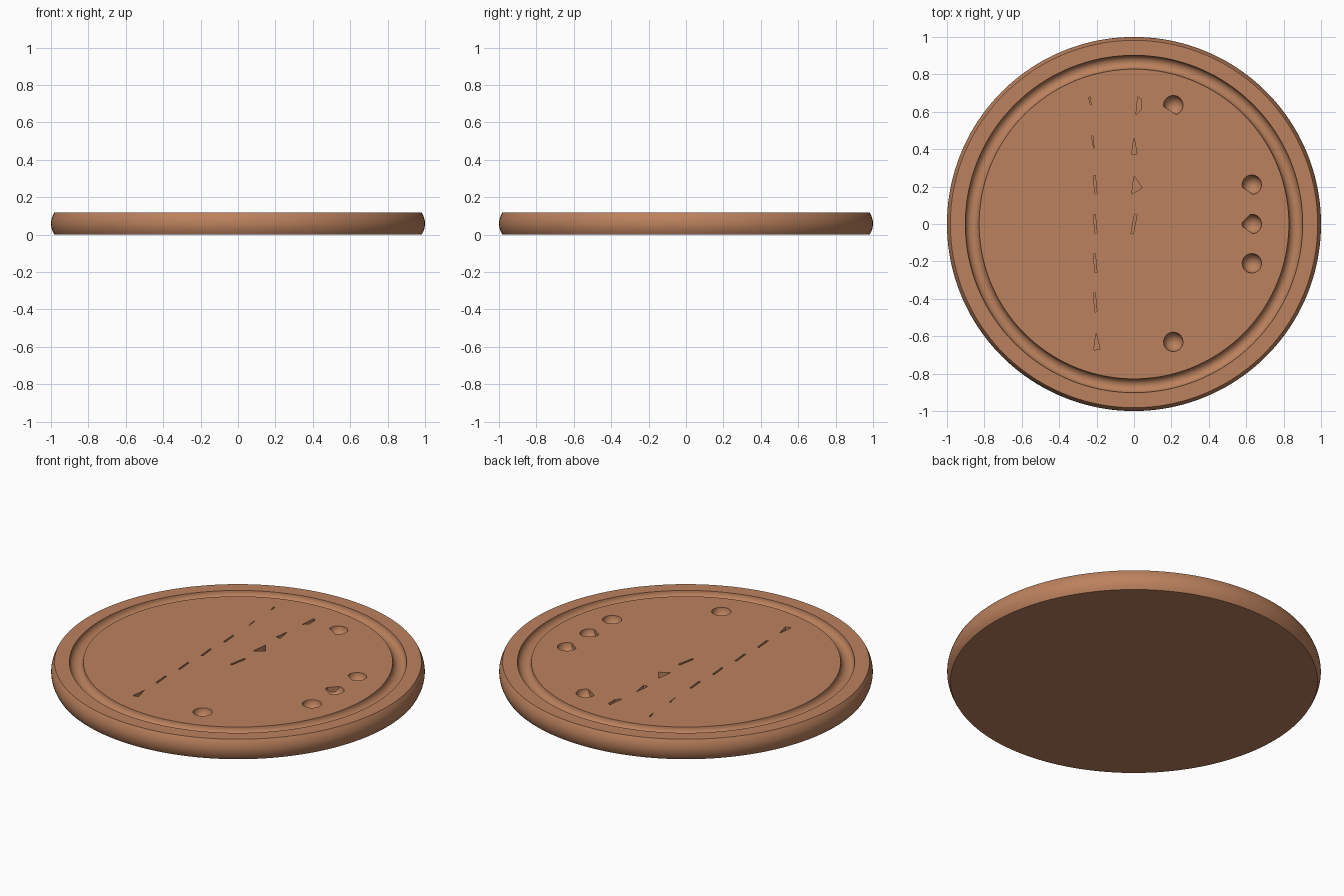
import bpy, bmesh, math
from mathutils import Vector

if "Cube" in bpy.data.objects:
    bpy.data.objects.remove(bpy.data.objects["Cube"])

TOP = 0.118
clay = bpy.data.materials.new("warm terracotta")
clay.diffuse_color = (0.50, 0.22, 0.11, 1)
clay.use_nodes = True
clay.node_tree.nodes["Principled BSDF"].inputs["Base Color"].default_value = clay.diffuse_color


def make_object(name, bm):
    bmesh.ops.recalc_face_normals(bm, faces=bm.faces)
    me = bpy.data.meshes.new(name)
    bm.to_mesh(me)
    bm.free()
    me.materials.append(clay)
    ob = bpy.data.objects.new(name, me)
    bpy.context.collection.objects.link(ob)
    return ob


# Disc: lathed profile with bulging rim and a half-round groove
SEG = 160
profile = []
for i in range(11):
    t = -1 + 2 * i / 10
    profile.append((1 - 0.018 * t * t, TOP / 2 * (1 + t)))
for i in range(13):
    a = math.pi * i / 12
    profile.append((0.865 + 0.037 * math.cos(a), TOP - 0.037 * math.sin(a)))
bm = bmesh.new()
rings = [[bm.verts.new((r * math.cos(2 * math.pi * k / SEG), r * math.sin(2 * math.pi * k / SEG), z))
          for k in range(SEG)] for r, z in profile]
for a, b in zip(rings, rings[1:]):
    for k in range(SEG):
        n = (k + 1) % SEG
        bm.faces.new((a[k], a[n], b[n], b[k]))
bm.faces.new(rings[0])
bm.faces.new(rings[-1])
disc = make_object("round_board", bm)


# Round dimples, some with a side sliced off by chords (point, outward normal)
def dimple(x, y, chords=()):
    b = bmesh.new()
    bmesh.ops.create_uvsphere(b, u_segments=32, v_segments=16, radius=0.052)
    bmesh.ops.translate(b, verts=b.verts, vec=(x, y, TOP + 0.001))
    for px, py, nx, ny in chords:
        cut = bmesh.ops.bisect_plane(b, geom=b.verts[:] + b.edges[:] + b.faces[:],
                                     plane_co=(x + px, y + py, 0),
                                     plane_no=Vector((nx, ny, 0)).normalized(), clear_outer=True)
        edges = [e for e in cut["geom_cut"] if isinstance(e, bmesh.types.BMEdge)]
        bmesh.ops.holes_fill(b, edges=edges)
    return make_object("dimple_cutter", b)


# Thin slots: prisms from a plan outline
def slot(points, depth=0.03):
    b = bmesh.new()
    f = b.faces.new([b.verts.new((x, y, TOP - depth)) for x, y in points])
    ex = bmesh.ops.extrude_face_region(b, geom=[f])
    bmesh.ops.translate(b, vec=(0, 0, depth + 0.05),
                        verts=[v for v in ex["geom"] if isinstance(v, bmesh.types.BMVert)])
    return make_object("slot_cutter", b)


cutters = [
    dimple(0.63, 0.21, [(-0.02, -0.034, -0.55, -0.8)]),
    dimple(0.63, 0.0, [(-0.02, -0.034, -0.55, -0.8), (-0.032, 0.026, -0.7, 0.7)]),
    dimple(0.63, -0.21),
    dimple(0.21, 0.635, [(-0.018, -0.028, -0.5, -0.8)]),
    dimple(0.21, -0.63),
    slot([(-0.243, 0.675), (-0.233, 0.68), (-0.23, 0.632)]),
    slot([(-0.227, 0.47), (-0.22, 0.47), (-0.213, 0.395)]),
    slot([(-0.203, -0.58), (-0.215, -0.675), (-0.182, -0.667)]),
    slot([(0.02, 0.68), (0.037, 0.67), (0.037, 0.61), (0.01, 0.583)]),
    slot([(0.0, 0.465), (-0.013, 0.373), (0.016, 0.373)]),
    slot([(0.0, 0.257), (0.043, 0.193), (-0.012, 0.16)]),
    slot([(0.003, 0.053), (0.016, 0.05), (-0.004, -0.053), (-0.016, -0.05)]),
]
for y in (0.21, 0.0, -0.21, -0.42):
    cutters.append(slot([(-0.217, y + 0.05), (-0.207, y + 0.05), (-0.198, y - 0.048), (-0.209, y - 0.05)]))

for c in cutters:
    m = disc.modifiers.new("cut", "BOOLEAN")
    m.operation = "DIFFERENCE"
    m.solver = "EXACT"
    m.object = c
    bpy.context.view_layer.objects.active = disc
    bpy.ops.object.modifier_apply(modifier=m.name)
    bpy.data.objects.remove(c)

bpy.ops.object.select_all(action="DESELECT")
disc.select_set(True)
bpy.context.view_layer.objects.active = disc
bpy.ops.object.shade_smooth_by_angle(angle=math.radians(30))
